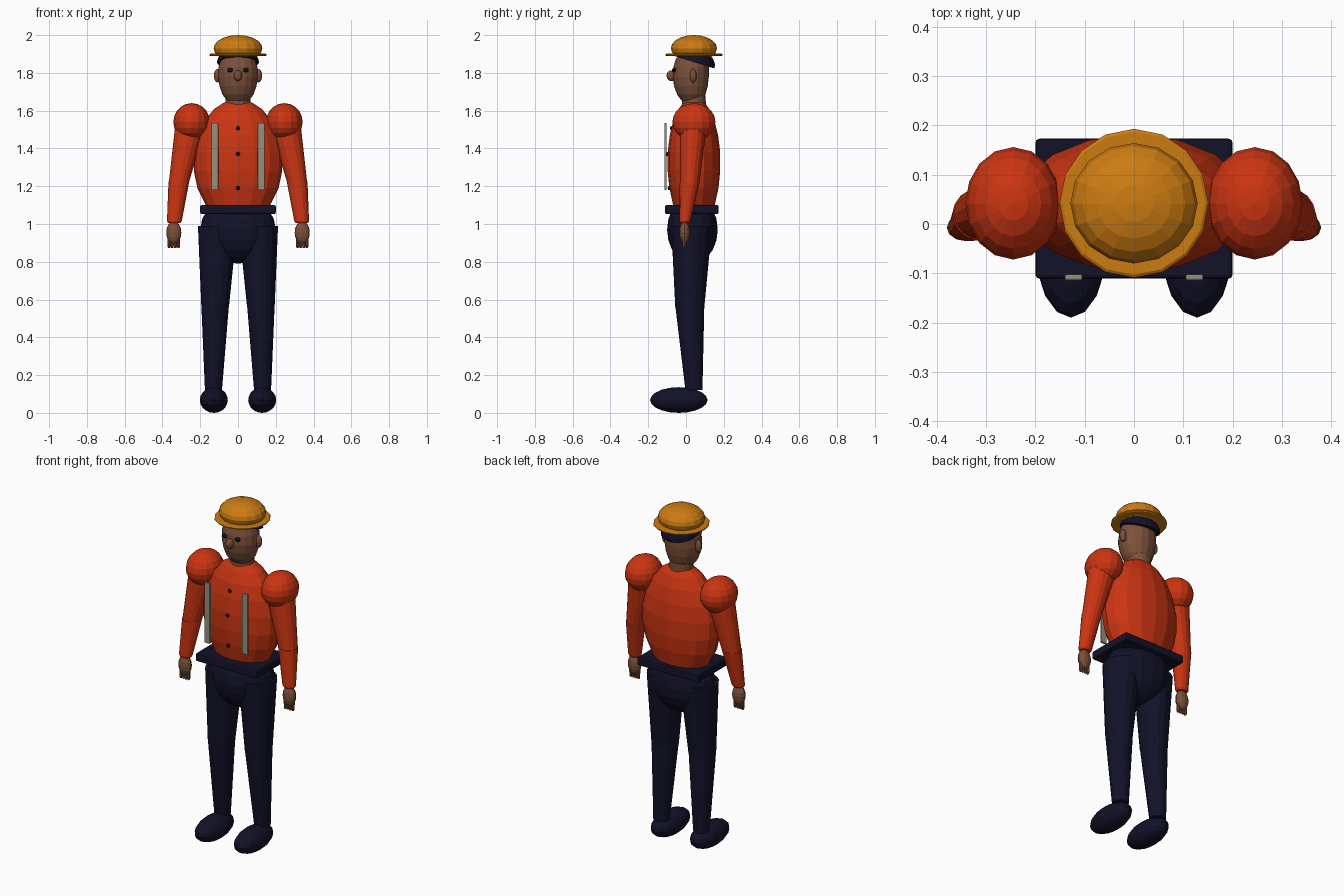
import bpy, bmesh, math
from mathutils import Matrix, Vector

if "Cube" in bpy.data.objects:
    bpy.data.objects.remove(bpy.data.objects["Cube"])


def material(name, r, g, b):
    m = bpy.data.materials.new(name)
    m.diffuse_color = (r, g, b, 1)
    m.use_nodes = True
    m.node_tree.nodes["Principled BSDF"].inputs["Base Color"].default_value = m.diffuse_color
    return m


ORANGE = material("shirt orange", 0.60, 0.035, 0.006)
GOLD = material("hat gold", 0.60, 0.20, 0.006)
NAVY = material("dark navy", 0.006, 0.006, 0.022)
SKIN = material("brown skin", 0.20, 0.082, 0.043)
GREY = material("strap grey", 0.30, 0.28, 0.21)
BLACK = material("near black", 0.006, 0.006, 0.014)


def finish(name, bm, mat):
    bmesh.ops.recalc_face_normals(bm, faces=bm.faces)
    me = bpy.data.meshes.new(name)
    bm.to_mesh(me)
    bm.free()
    me.materials.append(mat)
    ob = bpy.data.objects.new(name, me)
    bpy.context.collection.objects.link(ob)
    return ob


def ball(name, mat, c, r, seg=16, rings=10, tilt=0, half=False):
    """Flat-faced ellipsoid, optionally only its upper half."""
    bm = bmesh.new()
    bmesh.ops.create_uvsphere(bm, u_segments=seg, v_segments=rings, radius=1)
    if half:
        cut = bmesh.ops.bisect_plane(bm, geom=bm.verts[:] + bm.edges[:] + bm.faces[:],
                                     plane_co=(0, 0, 0), plane_no=(0, 0, 1), clear_inner=True)
        bmesh.ops.holes_fill(bm, edges=[e for e in bm.edges if e.is_boundary], sides=0)
    bm.transform(Matrix.Translation(c) @ Matrix.Rotation(tilt, 4, 'X')
                 @ Matrix.Diagonal((*r, 1)))
    return finish(name, bm, mat)


def loft(name, mat, rings, seg=16):
    """Closed skin over horizontal ellipses (cx, cy, z, rx, ry)."""
    bm = bmesh.new()
    loops = []
    for cx, cy, z, rx, ry in rings:
        loops.append([bm.verts.new((cx + rx * math.cos(i * math.tau / seg),
                                    cy + ry * math.sin(i * math.tau / seg), z))
                      for i in range(seg)])
    for a, b in zip(loops, loops[1:]):
        for i in range(seg):
            j = (i + 1) % seg
            bm.faces.new((a[i], a[j], b[j], b[i]))
    bm.faces.new(loops[0])
    bm.faces.new(loops[-1])
    return finish(name, bm, mat)


def box(name, mat, lo, hi, bevel):
    lo, hi = Vector(lo), Vector(hi)
    bm = bmesh.new()
    bmesh.ops.create_cube(bm, size=1)
    bm.transform(Matrix.Translation((lo + hi) / 2) @ Matrix.Diagonal((*(hi - lo), 1)))
    bmesh.ops.bevel(bm, geom=bm.edges[:], offset=bevel, segments=2, affect='EDGES', profile=0.5)
    return finish(name, bm, mat)


CY = 0.042  # body axis

# Hat
ball("hat_dome", GOLD, (0, CY, 1.93), (0.129, 0.122, 0.07))
loft("hat_brim", GOLD, [(0, CY, 1.889, 0.145, 0.145), (0, CY, 1.893, 0.151, 0.151),
                        (0, CY, 1.898, 0.151, 0.151), (0, CY, 1.902, 0.145, 0.145)])

# Head, hair and neck
loft("head", SKIN, [(0, 0.03, 1.655, 0.06, 0.055), (0, 0.028, 1.685, 0.082, 0.075),
                    (0, 0.026, 1.73, 0.098, 0.089), (0, 0.025, 1.78, 0.106, 0.096),
                    (0, 0.027, 1.83, 0.103, 0.094), (0, 0.03, 1.875, 0.09, 0.083),
                    (0, 0.032, 1.91, 0.06, 0.055)])
ball("hair", NAVY, (0, 0.048, 1.855), (0.112, 0.108, 0.075), tilt=math.radians(-17), half=True)
loft("neck", SKIN, [(0, CY, 1.58, 0.068, 0.064), (0, CY, 1.68, 0.066, 0.062)])
ball("nose", SKIN, (0, -0.077, 1.785), (0.022, 0.026, 0.029), 12, 8)

# Torso, cut flat at the waist and the collar
loft("torso", ORANGE, [(0, CY, 1.09, 0.165, 0.108), (0, CY, 1.19, 0.215, 0.13),
                       (0, CY, 1.28, 0.234, 0.139), (0, CY, 1.38, 0.234, 0.139),
                       (0, CY, 1.47, 0.213, 0.128), (0, CY, 1.55, 0.175, 0.108),
                       (0, CY, 1.61, 0.125, 0.08), (0, CY, 1.642, 0.075, 0.056)])
for i, (y, z) in enumerate([(-0.078, 1.507), (-0.098, 1.37), (-0.09, 1.19)]):
    ball(f"button_{i + 1}", BLACK, (0, y, z), (0.011, 0.007, 0.011), 10, 6)

# Belt and hips
box("belt", NAVY, (-0.2, -0.111, 1.053), (0.2, 0.173, 1.1), 0.008)
ball("hips", NAVY, (0, 0.034, 0.97), (0.2, 0.134, 0.18))

# Parts on both sides
for side, s in (("right", -1), ("left", 1)):
    ball(f"{side}_ear", SKIN, (s * 0.108, 0.038, 1.785), (0.02, 0.018, 0.036), 12, 8)
    ball(f"{side}_eye", BLACK, (s * 0.042, -0.063, 1.815), (0.016, 0.012, 0.012), 10, 6)
    x = s * 0.1225
    box(f"{side}_strap", GREY, (x - 0.018, -0.114, 1.18), (x + 0.018, -0.102, 1.535), 0.003)

    # Sleeve
    ball(f"{side}_shoulder", ORANGE, (s * 0.245, CY, 1.54), (0.097, 0.114, 0.1))
    loft(f"{side}_upper_arm", ORANGE, [(s * 0.313, 0.02, 1.22, 0.053, 0.051),
                                       (s * 0.255, 0.038, 1.5, 0.08, 0.07)])
    loft(f"{side}_forearm", ORANGE, [(s * 0.338, -0.006, 1.005, 0.032, 0.025),
                                     (s * 0.337, -0.005, 1.015, 0.039, 0.03),
                                     (s * 0.313, 0.02, 1.225, 0.055, 0.053)])

    # Hand with fingers
    ball(f"{side}_palm", SKIN, (s * 0.34, -0.007, 0.955), (0.04, 0.028, 0.06), 12, 8)
    for i in range(4):
        fx = s * (0.34 + (i - 1.5) * 0.0165)
        loft(f"{side}_finger_{i + 1}", SKIN, [(fx, -0.009, 0.873, 0.005, 0.006),
                                              (fx, -0.009, 0.88, 0.008, 0.009),
                                              (fx, -0.007, 0.95, 0.01, 0.012)], 8)

    # Leg and foot
    loft(f"{side}_thigh", NAVY, [(s * 0.121, 0.02, 0.56, 0.073, 0.077),
                                 (s * 0.108, 0.03, 0.99, 0.104, 0.108)])
    loft(f"{side}_shin", NAVY, [(s * 0.13, CY, 0.12, 0.045, 0.045),
                                (s * 0.121, 0.02, 0.57, 0.073, 0.077)])
    ball(f"{side}_foot", NAVY, (s * 0.128, -0.038, 0.068), (0.074, 0.152, 0.068))
